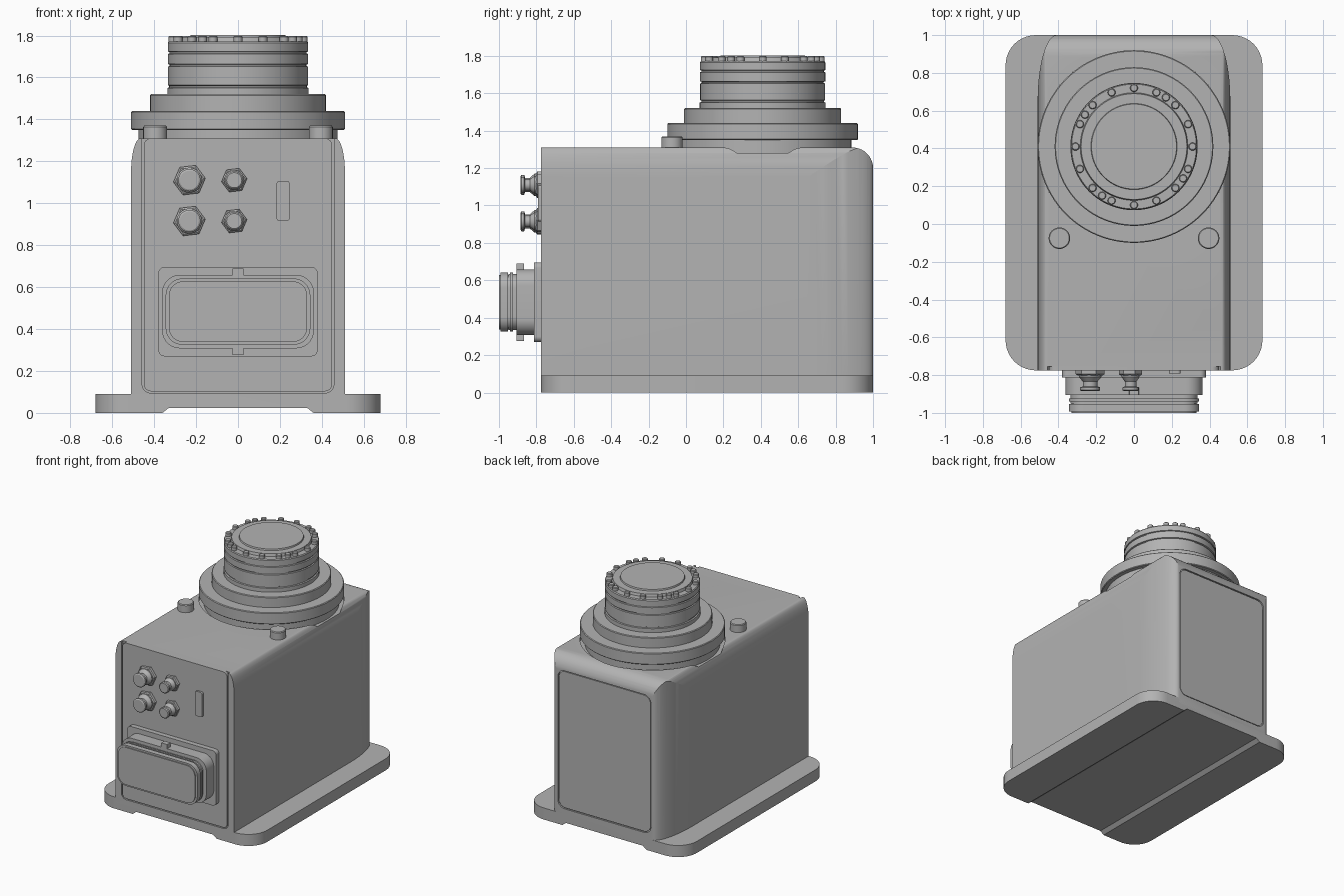
import bpy, bmesh
from math import sin, cos, pi, radians
from mathutils import Matrix

if "Cube" in bpy.data.objects:
    bpy.data.objects.remove(bpy.data.objects["Cube"])

grey = bpy.data.materials.new("metal grey")
grey.use_nodes = True
colour = (0.45, 0.45, 0.45, 1)
grey.diffuse_color = colour
grey.node_tree.nodes["Principled BSDF"].inputs["Base Color"].default_value = colour

FRONT, BACK = -0.775, 1.0
AXES = {"x": lambda a, b, h: (h, a, b),
        "y": lambda a, b, h: (a, h, b),
        "z": lambda a, b, h: (a, b, h)}


def smooth(obj):
    bpy.ops.object.select_all(action="DESELECT")
    obj.select_set(True)
    bpy.context.view_layer.objects.active = obj
    bpy.ops.object.shade_smooth_by_angle(angle=radians(30))


def finish(bm, name):
    bmesh.ops.recalc_face_normals(bm, faces=bm.faces)
    mesh = bpy.data.meshes.new(name)
    bm.to_mesh(mesh)
    bm.free()
    mesh.materials.append(grey)
    obj = bpy.data.objects.new(name, mesh)
    bpy.context.collection.objects.link(obj)
    smooth(obj)
    return obj


def prism(name, outline, axis, lo, hi):
    """Extrude a flat outline along an axis."""
    bm = bmesh.new()
    rings = [[bm.verts.new(AXES[axis](a, b, h)) for a, b in outline] for h in (lo, hi)]
    bm.faces.new(rings[0])
    bm.faces.new(rings[1])
    n = len(outline)
    for i in range(n):
        j = (i + 1) % n
        bm.faces.new((rings[0][i], rings[0][j], rings[1][j], rings[1][i]))
    return finish(bm, name)


def arc(cx, cy, rx, ry, start, steps=10):
    return [(cx + rx * cos(start + pi / 2 * i / steps),
             cy + ry * sin(start + pi / 2 * i / steps)) for i in range(steps + 1)]


def rounded(x0, x1, y0, y1, r):
    return (arc(x1 - r, y1 - r, r, r, 0) + arc(x0 + r, y1 - r, r, r, pi / 2)
            + arc(x0 + r, y0 + r, r, r, pi) + arc(x1 - r, y0 + r, r, r, 1.5 * pi))


def lathe(name, profile, place, sides=64):
    """Spin a (radius, height) profile; both ends are capped."""
    bm = bmesh.new()
    rings = [[bm.verts.new((r * cos(2 * pi * i / sides), r * sin(2 * pi * i / sides), h))
              for i in range(sides)] for r, h in profile]
    for low, high in zip(rings, rings[1:]):
        for i in range(sides):
            j = (i + 1) % sides
            bm.faces.new((low[i], low[j], high[j], high[i]))
    bm.faces.new(rings[0])
    bm.faces.new(rings[-1])
    bm.transform(place)
    return finish(bm, name)


def boolean(obj, cutter, operation="DIFFERENCE"):
    mod = obj.modifiers.new("cut", "BOOLEAN")
    mod.operation, mod.solver, mod.object = operation, "EXACT", cutter
    bpy.context.view_layer.update()
    result = bpy.data.meshes.new_from_object(
        obj.evaluated_get(bpy.context.evaluated_depsgraph_get()))
    obj.modifiers.clear()
    obj.data = result
    bpy.data.objects.remove(cutter)
    smooth(obj)


def at(x, y, z):
    return Matrix.Translation((x, y, z))


# Base plate with a shallow channel underneath
base = prism("base_plate", rounded(-0.68, 0.68, FRONT, BACK, 0.16), "z", 0, 0.09)
channel = [(-0.38, -0.02), (0.38, -0.02), (0.36, 0), (0.33, 0.024), (-0.33, 0.024), (-0.36, 0)]
boolean(base, prism("channel_cutter", channel, "y", -1.2, 1.2))

# Housing: front, plan and side outlines intersected
TOP = 1.31
front_outline = ([(-0.51, 0.05), (0.51, 0.05)] + arc(0.465, 1.15, 0.045, TOP - 1.15, 0)
                 + arc(-0.465, 1.15, 0.045, TOP - 1.15, pi / 2))
plan_outline = ([(-0.52, FRONT), (0.52, FRONT), (0.52, 0.6)]
                + arc(0.41, 0.65, 0.1, 0.35, 0, 14) + arc(-0.41, 0.65, 0.1, 0.35, pi / 2, 14)
                + [(-0.52, 0.6)])
side_outline = [(-0.9, 0.04), (BACK, 0.04)] + arc(0.89, 1.2, 0.11, 0.11, 0) + [(0.8, 1.4), (-0.9, 1.4)]
side_outline = [(-0.9, 0.04), (BACK, 0.04)] + arc(0.89, TOP - 0.11, 0.11, 0.11, 0) + [(-0.9, TOP)]
housing = prism("housing", front_outline, "y", FRONT, BACK)
boolean(housing, prism("plan_cutter", plan_outline, "z", 0, 1.5), "INTERSECT")
boolean(housing, prism("side_cutter", side_outline, "x", -0.8, 0.8), "INTERSECT")

# Pockets for the covers and for the turret seat
boolean(housing, prism("front_pocket", rounded(-0.457, 0.457, 0.095, 1.4, 0.04), "y", -1, FRONT + 0.02))
boolean(housing, prism("back_pocket", rounded(-0.4, 0.4, 0.13, 1.2, 0.06), "y", BACK - 0.012, 1.2))
boolean(housing, lathe("seat_pocket", [(0.51, 1.28), (0.51, 1.4)], at(0, 0.41, 0)))
prism("front_cover", rounded(-0.449, 0.449, 0.103, TOP, 0.035), "y", FRONT, FRONT + 0.03)
prism("back_cover", rounded(-0.393, 0.393, 0.137, 1.193, 0.055), "y", BACK - 0.03, BACK - 0.004)

# Turret: stacked flanges, grooved drum and end cap
turret = [(0.475, 1.27), (0.475, 1.35), (0.505, 1.35), (0.51, 1.355), (0.51, 1.435), (0.505, 1.44),
          (0.42, 1.44), (0.42, 1.515), (0.415, 1.52), (0.337, 1.52), (0.337, 1.55), (0.328, 1.553),
          (0.328, 1.56), (0.334, 1.563), (0.334, 1.652), (0.326, 1.655), (0.326, 1.661),
          (0.335, 1.664), (0.335, 1.712), (0.327, 1.715), (0.327, 1.721), (0.335, 1.724),
          (0.335, 1.765), (0.33, 1.772), (0.285, 1.772), (0.28, 1.792), (0.228, 1.792),
          (0.225, 1.803)]
lathe("turret", turret, at(0, 0.41, 0), 96)

# Ring of bolts: even spacing plus one locating pin per quarter
for angle in [22.5 * i for i in range(16)] + [57 + 90 * i for i in range(4)]:
    a = radians(angle)
    lathe("turret_bolt", [(0.021, 1.76), (0.021, 1.794), (0.017, 1.798)],
          at(0.31 * cos(a), 0.41 + 0.31 * sin(a), 0), 16)

# Round plugs on the housing top
for x in (-0.395, 0.395):
    lathe("top_plug", [(0.057, 1.3), (0.057, 1.364), (0.052, 1.37)], at(x, -0.075, 0), 32)

# Four hose fittings: hex nut and flared nipple, facing the front
nipple = [(0.06, 0.02), (0.06, 0.035), (0.038, 0.06), (0.038, 0.085), (0.053, 0.09),
          (0.053, 0.105), (0.045, 0.11)]
face_front = Matrix.Rotation(pi / 2, 4, "X")
for x, scale in ((-0.232, 1), (-0.018, 0.8)):
    for z in (0.915, 1.11):
        place = at(x, FRONT, z) @ face_front
        lathe("fitting_nut", [(0.077 * scale, -0.01), (0.077 * scale, 0.02), (0.068 * scale, 0.026)],
              place @ Matrix.Rotation(0.12, 4, "Z"), 6)
        lathe("fitting_nipple", [(r * scale, h) for r, h in nipple], place, 32)

# Narrow port cover
prism("port_cover", rounded(0.184, 0.246, 0.915, 1.107, 0.014), "y", FRONT - 0.016, FRONT + 0.01)


# Large rectangular connector, built outward in steps
def step(name, half_width, half_height, radius, near, far):
    mid = 0.483
    prism(name, rounded(-half_width, half_width, mid - half_height, mid + half_height, radius),
          "y", -far, -near)


step("connector_flange", 0.38, 0.213, 0.03, 0.77, 0.813)
step("connector_shell", 0.362, 0.175, 0.085, 0.81, 0.905)
step("connector_neck", 0.335, 0.15, 0.075, 0.90, 0.95)
step("connector_rib", 0.345, 0.158, 0.08, 0.925, 0.94)
step("connector_rim", 0.345, 0.158, 0.08, 0.952, 0.992)
step("connector_core", 0.33, 0.145, 0.07, 0.94, 1.0)
for z in (0.293, 0.673):
    prism("connector_tab", rounded(-0.026, 0.026, z - 0.018, z + 0.018, 0.004), "y", -0.905, -0.865)
